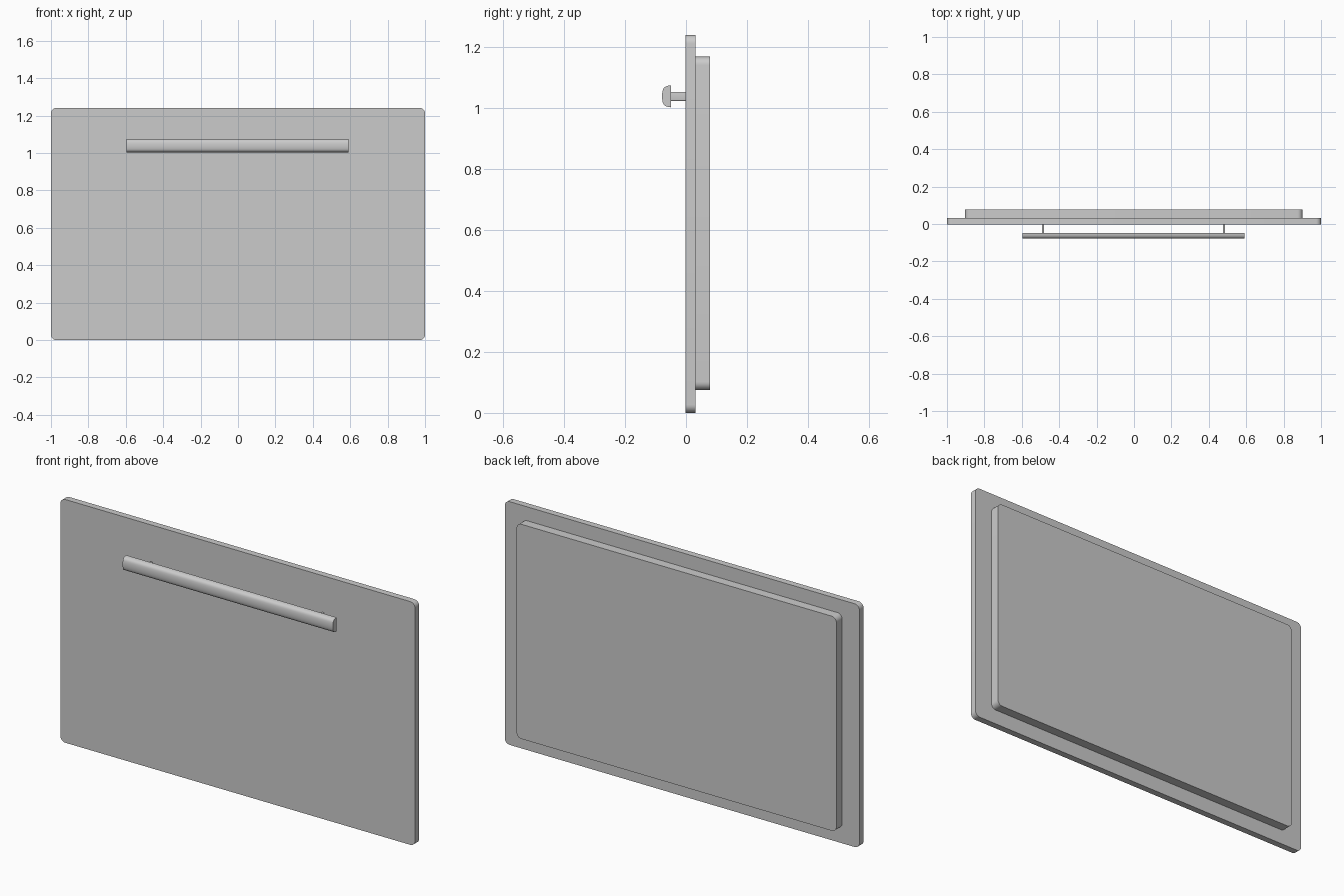
import bpy, bmesh, math
from mathutils import Vector

if "Cube" in bpy.data.objects:
    bpy.data.objects.remove(bpy.data.objects["Cube"])


def extrude_profile(name, points, direction, smooth=True):
    """Closed flat outline extruded along a direction into a solid."""
    bm = bmesh.new()
    face = bm.faces.new([bm.verts.new(p) for p in points])
    ext = bmesh.ops.extrude_face_region(bm, geom=[face])
    verts = [g for g in ext["geom"] if isinstance(g, bmesh.types.BMVert)]
    bmesh.ops.translate(bm, verts=verts, vec=Vector(direction))
    bmesh.ops.recalc_face_normals(bm, faces=bm.faces[:])
    mesh = bpy.data.meshes.new(name)
    bm.to_mesh(mesh)
    bm.free()
    obj = bpy.data.objects.new(name, mesh)
    bpy.context.collection.objects.link(obj)
    if smooth:
        bpy.ops.object.select_all(action='DESELECT')
        obj.select_set(True)
        bpy.context.view_layer.objects.active = obj
        bpy.ops.object.shade_smooth_by_angle(angle=math.radians(35))
    return obj


def rounded_slab(name, x0, x1, z0, z1, y0, y1, r, steps=8):
    """Upright slab with rounded corners in the xz plane."""
    corners = [(x1 - r, z1 - r), (x0 + r, z1 - r), (x0 + r, z0 + r), (x1 - r, z0 + r)]
    pts = []
    for i, (cx, cz) in enumerate(corners):
        for s in range(steps + 1):
            a = math.pi / 2 * (i + s / steps)
            pts.append((cx + r * math.cos(a), y0, cz + r * math.sin(a)))
    return extrude_profile(name, pts, (0, y1 - y0, 0))


# Front panel and the smaller inset slab behind it
rounded_slab("front_panel", -1, 1, 0, 1.24, -0.002, 0.031, 0.027)
rounded_slab("back_panel", -0.903, 0.901, 0.075, 1.169, 0.031, 0.078, 0.027)

# Handle bar: D-shaped section, flat at the back
half = [(-0.049, 0.036), (-0.055, 0.0355), (-0.062, 0.034), (-0.069, 0.031),
        (-0.074, 0.026), (-0.0765, 0.019), (-0.078, 0.010), (-0.0785, 0.0)]
section = half + [(y, -z) for y, z in reversed(half[:-1])]
extrude_profile("handle_bar", [(-0.596, y, 1.039 + z) for y, z in section], (1.186, 0, 0))

# Two posts joining the bar to the panel
for side, x in (("left", -0.487), ("right", 0.481)):
    rounded_slab("handle_post_" + side, x - 0.006, x + 0.006, 1.024, 1.054,
                 -0.05, 0.0, 0.004, 4)
